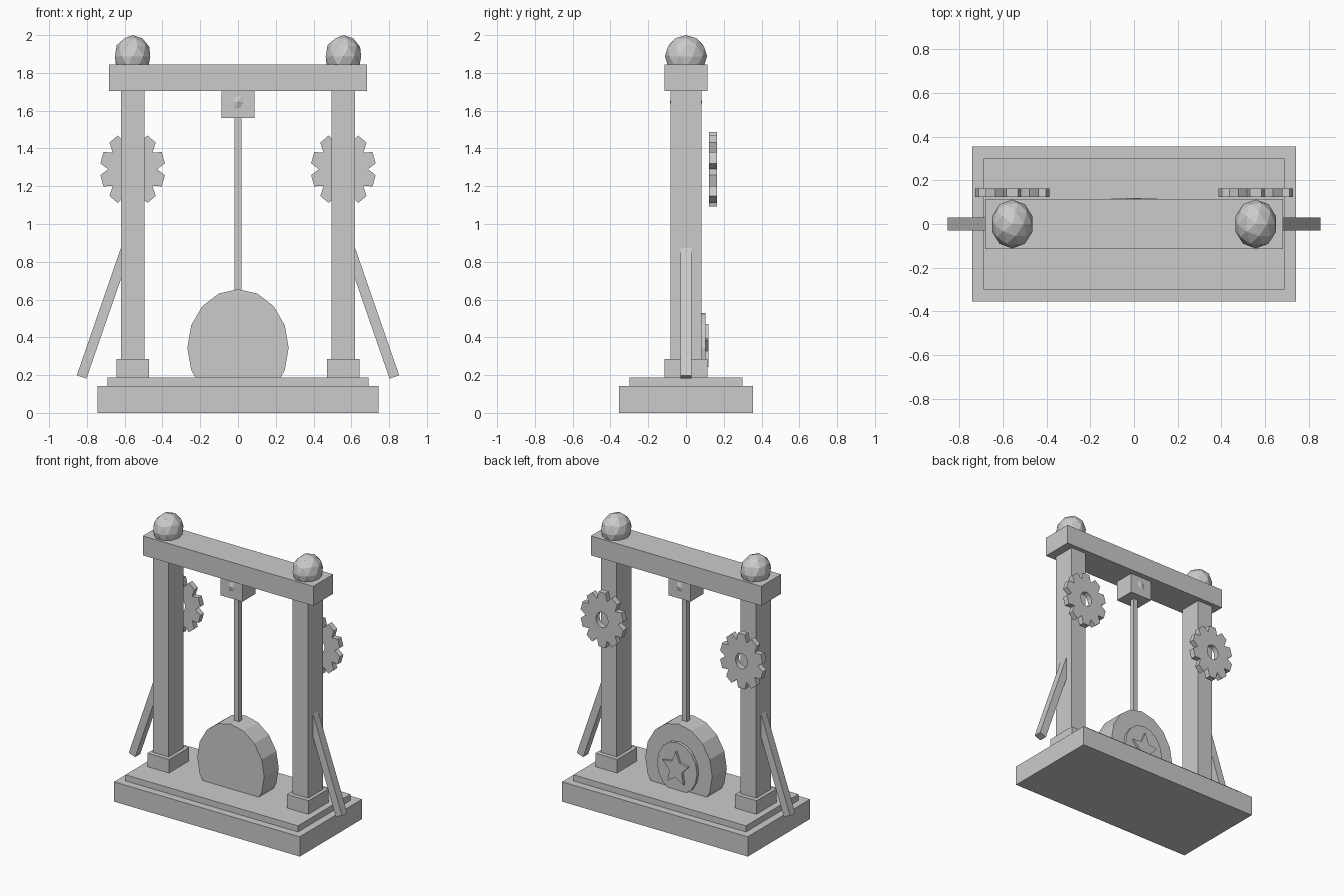
import bpy
import bmesh
from math import sin, cos, pi, radians
from mathutils import Matrix, Vector

cube = bpy.data.objects.get("Cube")
if cube:
    bpy.data.objects.remove(cube, do_unlink=True)

SQUASH = 0.865  # round parts are narrowed along x

grey = bpy.data.materials.new("plain_grey")
grey.use_nodes = True
grey.diffuse_color = (0.6, 0.6, 0.6, 1)
grey.node_tree.nodes["Principled BSDF"].inputs["Base Color"].default_value = (0.6, 0.6, 0.6, 1)


def finish(name, bm):
    bmesh.ops.recalc_face_normals(bm, faces=bm.faces)
    mesh = bpy.data.meshes.new(name)
    bm.to_mesh(mesh)
    bm.free()
    mesh.materials.append(grey)
    obj = bpy.data.objects.new(name, mesh)
    bpy.context.collection.objects.link(obj)
    return obj


def box(name, x, y, z0, z1, cx=0):
    """Upright box with half sizes x and y, between two heights."""
    bm = bmesh.new()
    bmesh.ops.create_cube(bm, size=1)
    bmesh.ops.scale(bm, vec=(2 * x, 2 * y, z1 - z0), verts=bm.verts)
    bmesh.ops.translate(bm, vec=(cx, 0, (z0 + z1) / 2), verts=bm.verts)
    return finish(name, bm)


def ball(name, cx, cz, radius):
    bm = bmesh.new()
    bmesh.ops.create_icosphere(bm, subdivisions=2, radius=radius)
    bmesh.ops.scale(bm, vec=(0.88, 1, 1), verts=bm.verts)
    bmesh.ops.translate(bm, vec=(cx, 0, cz), verts=bm.verts)
    return finish(name, bm)


def ring(polar, cx, cz):
    """Points (x, z) from (radius, angle) pairs, the first angle pointing up."""
    return [(cx + r * sin(a) * SQUASH, cz + r * cos(a)) for r, a in polar]


def plate(name, outline, y0, y1, hole=None):
    """Extrude an outline along y, optionally with a matching hole loop."""
    bm = bmesh.new()
    n = len(outline)

    def loop(points, y):
        return [bm.verts.new((x, y, z)) for x, z in points]

    def bridge(a, b):
        for i in range(n):
            j = (i + 1) % n
            bm.faces.new((a[i], a[j], b[j], b[i]))

    front, back = loop(outline, y0), loop(outline, y1)
    bridge(front, back)
    if hole:
        hole_front, hole_back = loop(hole, y0), loop(hole, y1)
        bridge(hole_front, hole_back)
        bridge(front, hole_front)
        bridge(back, hole_back)
    else:
        bm.faces.new(front)
        bm.faces.new(back)
    return finish(name, bm)


def disc(name, radius, cz, y0, y1, sides=16):
    polar = [(radius, 2 * pi * i / sides) for i in range(sides)]
    return plate(name, ring(polar, 0, cz), y0, y1)


# Stepped base and top beam
box("base", 0.743, 0.355, 0, 0.143)
box("base_step", 0.69, 0.3, 0.143, 0.187)
box("top_beam", 0.682, 0.114, 1.705, 1.845)

# Hanging pendulum
box("pivot_block", 0.088, 0.075, 1.56, 1.705)
ball("pivot_knob", 0, 1.645, 0.086)
box("pendulum_rod", 0.018, 0.018, 0.6, 1.56)
disc("pendulum_bob", 0.31, 0.345, -0.083, 0.083)
disc("bob_medallion", 0.185, 0.345, 0.083, 0.103)
star = [(0.06 if i % 2 else 0.125, pi * i / 5) for i in range(10)]
plate("medallion_star", ring(star, 0, 0.345), 0.103, 0.12)

# Gear outline: flat tooth tips with a single valley point between them
TEETH = 10
step = 2 * pi / TEETH
gear = []
for t in range(TEETH):
    gear += [(0.2, (t - 0.25) * step), (0.2, (t + 0.25) * step), (0.15, (t + 0.5) * step)]
gear_hole = [(0.055, 2 * pi * (i - 0.75) / len(gear)) for i in range(len(gear))]

# Mirrored parts on each side
for side, label in ((1, "left"), (-1, "right")):
    cx = side * 0.558
    box(label + "_foot", 0.086, 0.114, 0.187, 0.285, cx)
    box(label + "_post", 0.062, 0.083, 0.285, 1.705, cx)
    ball(label + "_finial", cx, 1.888, 0.112)
    plate(label + "_gear", ring(gear, cx, 1.29), 0.123, 0.163, ring(gear_hole, cx, 1.29))

    # Slanted brace, leaning from the post outwards to the base
    brace = box(label + "_brace", 0.027, 0.029, 0, 0.72)
    lean = Matrix.Rotation(radians(-19.1) * side, 4, "Y")
    brace.data.transform(Matrix.Translation(Vector((side * 0.828, 0, 0.19))) @ lean)
